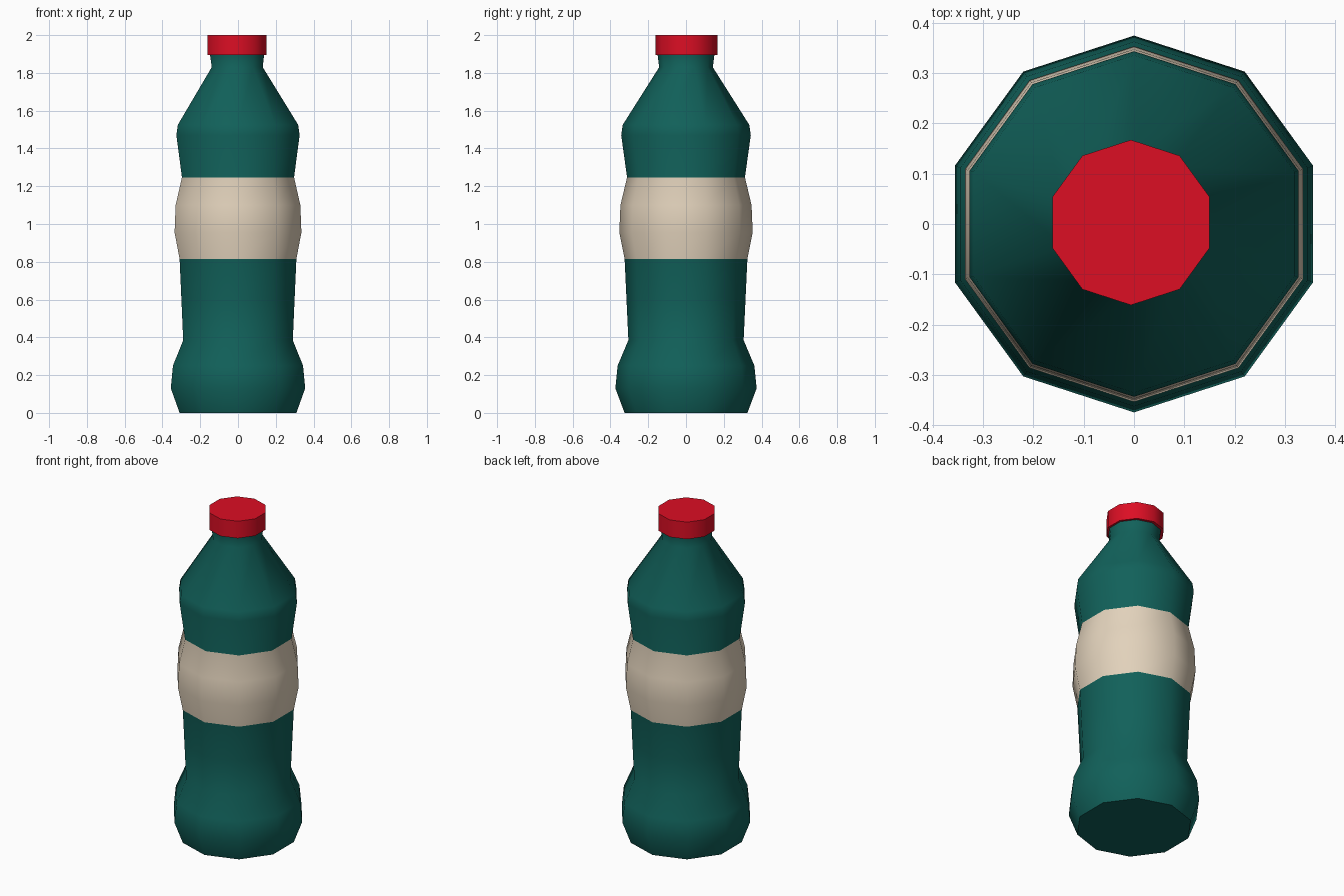
import bpy, bmesh, math

if "Cube" in bpy.data.objects:
    bpy.data.objects.remove(bpy.data.objects["Cube"])

SIDES = 10


def material(name, rgb):
    m = bpy.data.materials.new(name)
    m.diffuse_color = (*rgb, 1)
    m.use_nodes = True
    m.node_tree.nodes["Principled BSDF"].inputs["Base Color"].default_value = m.diffuse_color
    return m


green = material("dark green", (0.0056, 0.119, 0.102))
cream = material("cream", (0.76, 0.645, 0.50))
red = material("red", (0.716, 0.0044, 0.0176))


def lathe(name, profile, mats, pick=lambda z: 0):
    """Closed ten-sided solid from (radius, height, x offset) rings."""
    bm = bmesh.new()
    rings = []
    for r, z, ox in profile:
        ring = []
        for i in range(SIDES):
            a = math.pi / 2 + i * math.tau / SIDES
            ring.append(bm.verts.new((ox + r * math.cos(a), r * math.sin(a), z)))
        rings.append(ring)
    for lo, hi in zip(rings, rings[1:]):
        for i in range(SIDES):
            j = (i + 1) % SIDES
            bm.faces.new((lo[i], lo[j], hi[j], hi[i]))
    bm.faces.new(rings[0][::-1])
    bm.faces.new(rings[-1])
    for f in bm.faces:
        f.material_index = pick(f.calc_center_median().z)
    mesh = bpy.data.meshes.new(name)
    bm.to_mesh(mesh)
    bm.free()
    for m in mats:
        mesh.materials.append(m)
    ob = bpy.data.objects.new(name, mesh)
    bpy.context.collection.objects.link(ob)
    bpy.ops.object.select_all(action='DESELECT')
    ob.select_set(True)
    bpy.context.view_layer.objects.active = ob
    bpy.ops.object.shade_smooth_by_angle(angle=math.radians(40))
    return ob


# Bottle with a cream label band
lathe("bottle", [
    (0.325, 0.0, 0), (0.374, 0.13, 0), (0.362, 0.25, 0), (0.305, 0.385, 0),
    (0.315, 0.60, 0), (0.325, 0.815, 0), (0.353, 0.955, 0), (0.347, 1.10, 0),
    (0.312, 1.247, 0), (0.343, 1.47, 0), (0.335, 1.525, 0),
    (0.142, 1.83, -0.004), (0.151, 1.90, -0.005)],
    [green, cream], lambda z: 1 if 0.82 < z < 1.245 else 0)

# Screw cap
cap = lathe("cap", [(0.164, 1.895, -0.006), (0.164, 2.0, -0.006)], [red])
cap.location.y = 0.003
